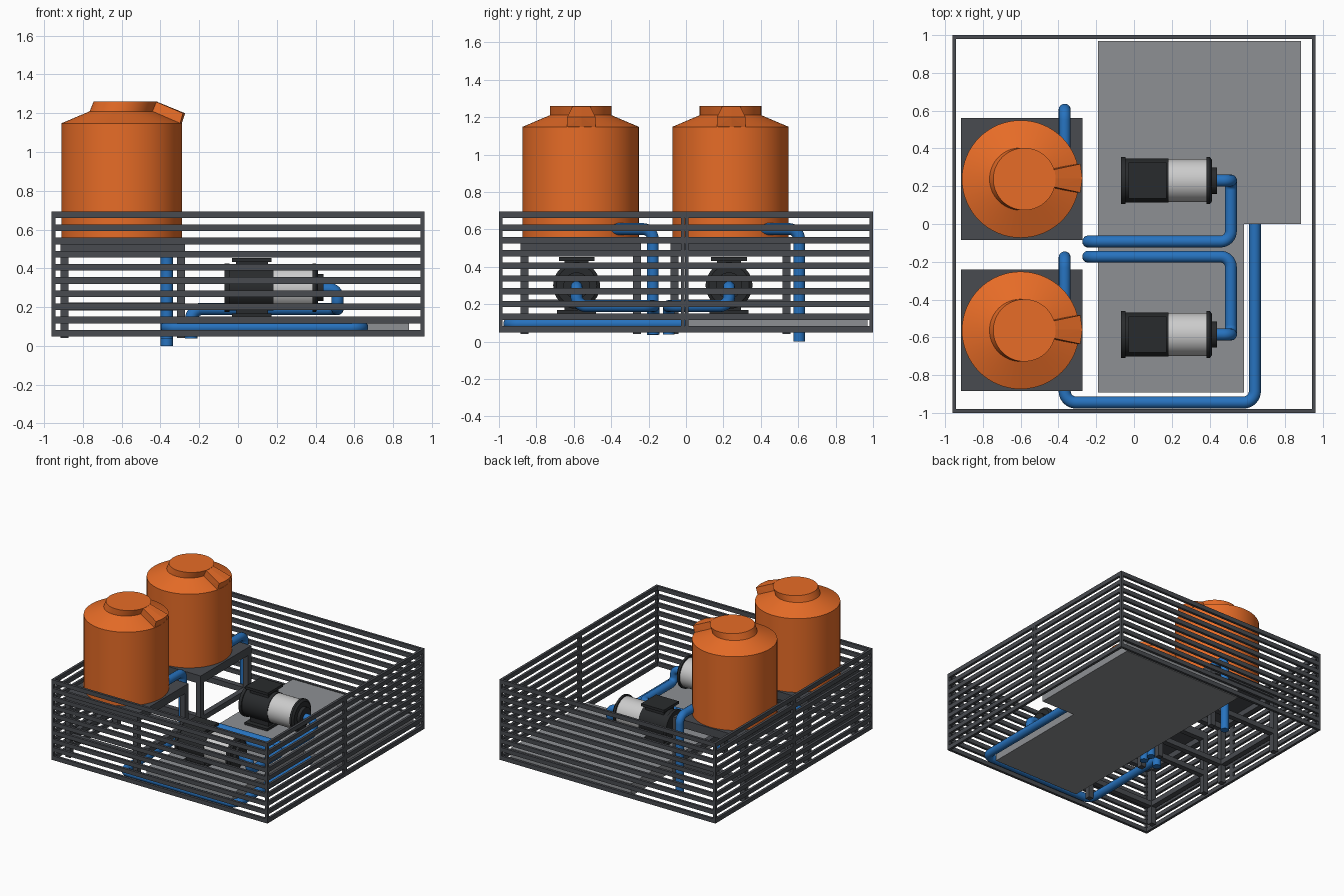
import bpy, bmesh, math
from mathutils import Vector

if "Cube" in bpy.data.objects:
    bpy.data.objects.remove(bpy.data.objects["Cube"])


def mat(name, r, g, b):
    m = bpy.data.materials.new(name)
    m.diffuse_color = (r, g, b, 1)
    m.use_nodes = True
    m.node_tree.nodes["Principled BSDF"].inputs["Base Color"].default_value = m.diffuse_color
    return m


STEEL = mat("dark_steel", 0.065, 0.07, 0.08)
ORANGE = mat("orange_plastic", 0.8, 0.15, 0.02)
BLUE = mat("blue_pipe", 0.02, 0.17, 0.52)
SLAB = mat("concrete", 0.27, 0.28, 0.295)
BLACK = mat("black_metal", 0.022, 0.024, 0.026)
SILVER = mat("silver_metal", 0.55, 0.57, 0.58)


def finish(name, bm, material, smooth=False):
    bmesh.ops.recalc_face_normals(bm, faces=bm.faces)
    me = bpy.data.meshes.new(name)
    bm.to_mesh(me)
    bm.free()
    ob = bpy.data.objects.new(name, me)
    bpy.context.collection.objects.link(ob)
    me.materials.append(material)
    if smooth:
        bpy.ops.object.select_all(action='DESELECT')
        ob.select_set(True)
        bpy.context.view_layer.objects.active = ob
        bpy.ops.object.shade_smooth_by_angle(angle=math.radians(30))
    return ob


def add_box(bm, x0, x1, y0, y1, z0, z1):
    r = bmesh.ops.create_cube(bm, size=1)
    for v in r["verts"]:
        v.co = ((x0 + x1) / 2 + v.co.x * (x1 - x0), (y0 + y1) / 2 + v.co.y * (y1 - y0),
                (z0 + z1) / 2 + v.co.z * (z1 - z0))


def boxes(name, material, *dims):
    bm = bmesh.new()
    for d in dims:
        add_box(bm, *d)
    return finish(name, bm, material)


def loft(name, material, rings, seg=48):
    """Closed skin through circles given as (centre, radius, axis)."""
    bm = bmesh.new()
    loops = []
    for c, r, axis in rings:
        loop = []
        for i in range(seg):
            a = 2 * math.pi * i / seg
            u, w = r * math.cos(a), r * math.sin(a)
            off = Vector((u, w, 0)) if axis == 'z' else Vector((0, u, w))
            loop.append(bm.verts.new(Vector(c) + off))
        loops.append(loop)
    for a, b in zip(loops, loops[1:]):
        for i in range(seg):
            j = (i + 1) % seg
            bm.faces.new((a[i], a[j], b[j], b[i]))
    bm.faces.new(loops[0])
    bm.faces.new(loops[-1])
    return finish(name, bm, material, True)


def pipe(name, points, bend=0.055, radius=0.032):
    """Round pipe along points with filleted corners."""
    pts = [Vector(p) for p in points]
    path = [pts[0]]
    for a, p, b in zip(pts, pts[1:], pts[2:]):
        d0, d1 = (a - p).normalized(), (b - p).normalized()
        r = min(bend, (a - p).length * 0.49, (b - p).length * 0.49)
        c = p + (d0 + d1) * r
        for k in range(9):
            t = math.pi / 2 * k / 8
            path.append(c - d1 * r * math.cos(t) - d0 * r * math.sin(t))
    path.append(pts[-1])
    cu = bpy.data.curves.new(name, 'CURVE')
    cu.dimensions = '3D'
    cu.bevel_depth = radius
    cu.bevel_resolution = 5
    cu.use_fill_caps = True
    sp = cu.splines.new('POLY')
    sp.points.add(len(path) - 1)
    for q, p in zip(sp.points, path):
        q.co = (*p, 1)
    tmp = bpy.data.objects.new(name + "_path", cu)
    bpy.context.collection.objects.link(tmp)
    bpy.context.view_layer.update()
    me = bpy.data.meshes.new_from_object(tmp.evaluated_get(bpy.context.evaluated_depsgraph_get()))
    bpy.data.objects.remove(tmp)
    bm = bmesh.new()
    bm.from_mesh(me)
    bpy.data.meshes.remove(me)
    bmesh.ops.remove_doubles(bm, verts=bm.verts, dist=0.0002)
    finish(name, bm, BLUE, True)


# Slatted fence: ten rails per side, corner posts and mid posts
X, Y, T = 0.962, 1.0, 0.02
rails = []
for i in range(10):
    z0 = 0.048 + i * 0.068
    z1 = z0 + 0.034
    for s in (-1, 1):
        rails.append((-X + T, X - T, s * Y - (T if s > 0 else 0), s * Y + (T if s < 0 else 0), z0, z1))
        rails.append((s * X - (T if s > 0 else 0), s * X + (T if s < 0 else 0), -Y + T, Y - T, z0, z1))
boxes("fence_rails", STEEL, *rails)
posts = []
for s in (-1, 1):
    px = s * (X - T / 2)
    for y0, y1 in ((-Y, -Y + T), (-0.026, -0.007), (-0.005, 0.014), (Y - T, Y)):
        posts.append((px - T / 2, px + T / 2, y0, y1, 0.048, 0.694))
boxes("fence_posts", STEEL, *posts)

# L-shaped slab
bm = bmesh.new()
outline = [(-0.19, -0.892), (0.582, -0.892), (0.582, 0), (0.883, 0), (0.883, 0.97), (-0.19, 0.97)]
face = bm.faces.new([bm.verts.new((x, y, 0.05)) for x, y in outline])
top = bmesh.ops.extrude_face_region(bm, geom=[face])["geom"]
bmesh.ops.translate(bm, vec=(0, 0, 0.1), verts=[g for g in top if isinstance(g, bmesh.types.BMVert)])
finish("floor_slab", bm, SLAB)

for tag, cy in (("back", 0.238), ("front", -0.563)):
    # Tank stand: top plate, legs, upper and lower rails
    cx, h, w = -0.595, 0.322, 0.043
    parts = [(cx - h, cx + h, cy - h, cy + h, 0.535, 0.555)]
    for sx in (-1, 1):
        lx = cx + sx * (h - w / 2)
        ly = cy + sx * (h - w / 2)
        for sy in (-1, 1):
            qy = cy + sy * (h - w / 2)
            parts.append((lx - w / 2, lx + w / 2, qy - w / 2, qy + w / 2, 0.04, 0.535))
        for z0, z1 in ((0.49, 0.535), (0.182, 0.224)):
            parts.append((lx - w / 2, lx + w / 2, cy - h + w, cy + h - w, z0, z1))
            parts.append((cx - h + w, cx + h - w, ly - w / 2, ly + w / 2, z0, z1))
    boxes(tag + "_tank_stand", STEEL, *parts)

    # Tank: body, sloped shoulder, offset neck
    tx = -0.6
    loft(tag + "_tank", ORANGE, [((tx, cy, 0.555), 0.311, 'z'), ((tx, cy, 1.148), 0.311, 'z'),
                                 ((tx, cy, 1.21), 0.165, 'z'), ((tx + 0.02, cy, 1.26), 0.165, 'z')], 64)
    # Wedge running from the neck to the shoulder edge
    bm = bmesh.new()
    for x, z, hw, bulge in ((-0.42, 1.258, 0.047, 0.005), (-0.284, 1.2, 0.076, 0.011),
                            (-0.299, 1.146, 0.076, 0.009), (-0.47, 1.16, 0.047, 0)):
        for k in (-1, 0, 1):
            bm.verts.new((x + (0 if k else bulge), cy + 0.004 + k * hw, z))
    bmesh.ops.convex_hull(bm, input=bm.verts)
    finish(tag + "_tank_wedge", bm, ORANGE)

for tag, py, run_y in (("back", 0.23, -0.093), ("front", -0.585, -0.173)):
    # Pump: rear cover, motor, end flange and hub along x
    pz = 0.30

    def drum(name, m, *xr):
        loft(tag + name, m, [((x, py, pz), r, 'x') for x, r in xr])
    drum("_pump_rear_flange", BLACK, (-0.07, 0.125), (-0.045, 0.125))
    drum("_pump_cover", BLACK, (-0.045, 0.117), (0.182, 0.117))
    drum("_pump_motor", SILVER, (0.182, 0.113), (0.385, 0.113))
    drum("_pump_front_flange", BLACK, (0.385, 0.125), (0.402, 0.125), (0.414, 0.108))
    drum("_pump_hub", BLACK, (0.41, 0.07), (0.44, 0.07))
    boxes(tag + "_pump_terminal_box", BLACK, (-0.01, 0.155, py - 0.065, py + 0.065, 0.36, 0.435),
          (-0.03, 0.172, py - 0.095, py + 0.095, 0.432, 0.453))
    boxes(tag + "_pump_foot", BLACK, (-0.01, 0.155, py - 0.065, py + 0.065, 0.165, 0.24),
          (-0.03, 0.172, py - 0.105, py + 0.105, 0.15, 0.168))
    # Pump pipe: out, down, across, back and down
    pipe(tag + "_pump_pipe", [(0.43, py, 0.292), (0.513, py, 0.292), (0.513, py, 0.19),
                              (0.513, run_y, 0.19), (-0.242, run_y, 0.19), (-0.242, run_y, 0.037)])

# Tank outlet pipes and the long ground pipe
pipe("back_tank_pipe", [(-0.367, 0.4, 0.602), (-0.367, 0.605, 0.602), (-0.367, 0.605, 0.0)])
pipe("front_tank_pipe", [(-0.367, -0.41, 0.602), (-0.367, -0.177, 0.602), (-0.367, -0.177, 0.035)])
pipe("ground_pipe", [(-0.367, -0.177, 0.095), (-0.367, -0.945, 0.095), (0.64, -0.945, 0.095), (0.64, 0.0, 0.095)], 0.06)
